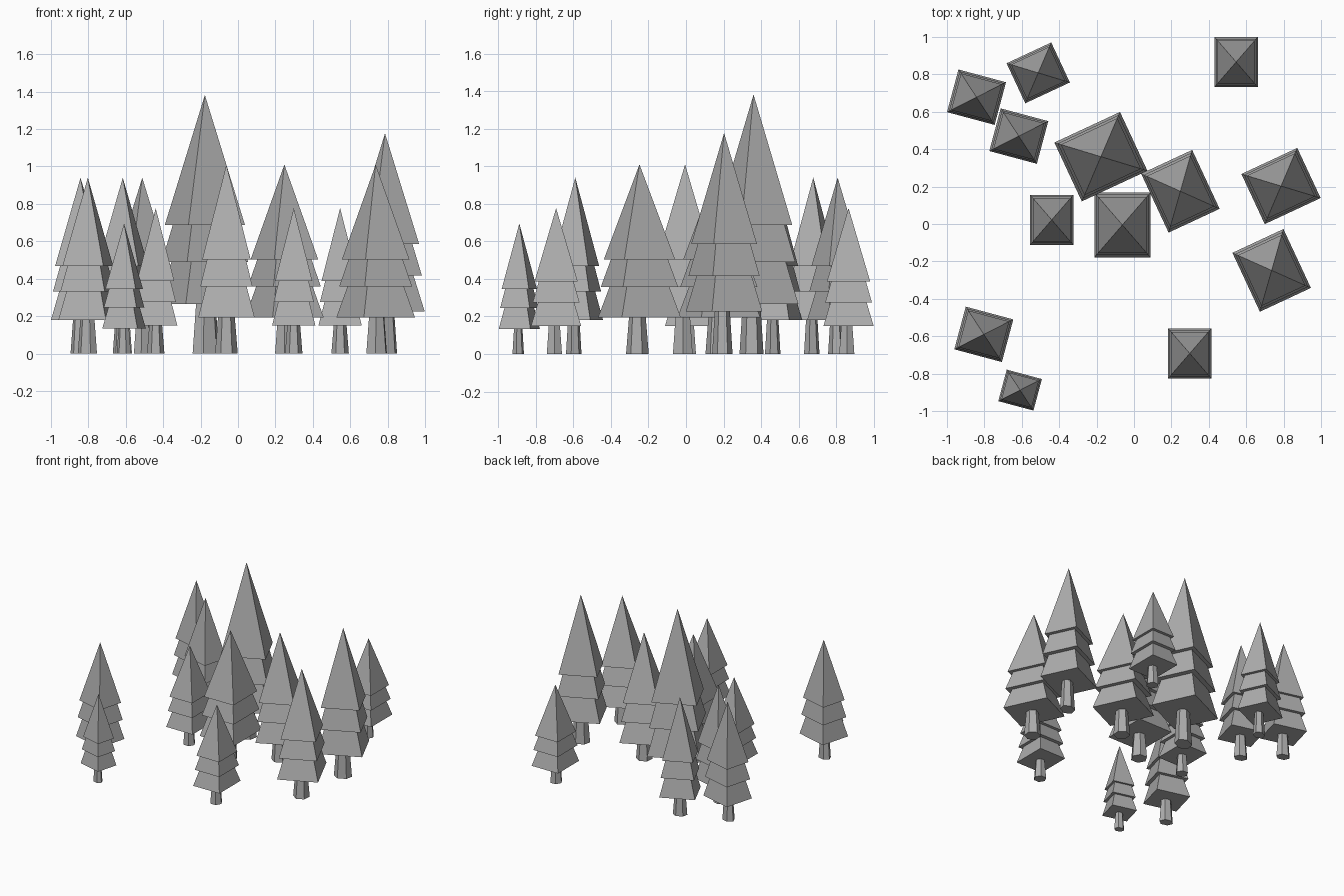
import bpy, bmesh
from math import cos, sin, pi, radians

if "Cube" in bpy.data.objects:
    bpy.data.objects.remove(bpy.data.objects["Cube"])

# Dark grey for every part
grey = bpy.data.materials.new("dark_grey")
grey.diffuse_color = (0.42, 0.42, 0.42, 1)
grey.use_nodes = True
grey.node_tree.nodes["Principled BSDF"].inputs["Base Color"].default_value = grey.diffuse_color

# Unit-height tree profiles: (z, radius factor), bottom to top
FOLIAGE = [(0.192, 1.0), (0.354, 0.72), (0.354, 0.93), (0.498, 0.69), (0.498, 0.86), (1.0, 0.0)]
TRUNK = [(0.0, 1.0), (0.2, 0.73)]


def loft(name, profile, corners, loc, height, rot, shift=0.0):
    """Stack scaled copies of a cross-section; a zero radius closes to a tip."""
    bm = bmesh.new()
    prev = None
    for z, r in profile:
        if r == 0:
            tip = bm.verts.new((0, shift, z))
            for i in range(len(prev)):
                bm.faces.new((prev[i], prev[(i + 1) % len(prev)], tip))
            break
        ring = [bm.verts.new((x * r, y * r + shift, z)) for x, y in corners]
        if prev is None:
            bm.faces.new(ring[::-1])
        else:
            n = len(ring)
            for i in range(n):
                j = (i + 1) % n
                bm.faces.new((prev[i], prev[j], ring[j], ring[i]))
        prev = ring
    mesh = bpy.data.meshes.new(name)
    bm.to_mesh(mesh)
    bm.free()
    mesh.materials.append(grey)
    ob = bpy.data.objects.new(name, mesh)
    ob.location = (loc[0], loc[1], 0)
    ob.rotation_euler.z = radians(rot)
    ob.scale = (height,) * 3
    bpy.context.collection.objects.link(ob)


def tree(i, x, y, height, rot, slim):
    sx, sy = (0.94, 0.73) if slim else (1, 1)
    w, d = 0.149 * sx, 0.172 * sy
    rect = [(-w, -d), (w, -d), (w, d), (-w, d)]
    hexa = [(0.06 * sx * cos(k * pi / 3), 0.06 * sy * sin(k * pi / 3)) for k in range(6)]
    # trunk stands slightly off the foliage axis
    loft(f"trunk_{i}", TRUNK, hexa, (x, y), height, rot, -0.012 * sy)
    loft(f"foliage_{i}", FOLIAGE, rect, (x, y), height, rot)


# x, y, height, rotation, slim variant
TREES = [
    (-0.842, 0.678, 0.94, -15, True),
    (-0.512, 0.808, 0.94, 25, True),
    (-0.616, 0.47, 0.94, -15, True),
    (-0.803, -0.59, 0.94, -15, True),
    (-0.609, -0.888, 0.695, -15, True),
    (-0.177, 0.36, 1.382, 25, True),
    (0.786, 0.203, 1.177, 25, True),
    (0.546, 0.866, 0.777, 0, False),
    (-0.44, 0.022, 0.777, 0, False),
    (0.298, -0.692, 0.777, 0, False),
    (-0.062, -0.005, 1.01, 0, False),
    (0.248, 0.175, 1.01, 25, False),
    (0.736, -0.248, 1.01, 25, False),
]
for i, t in enumerate(TREES, 1):
    tree(i, *t)
